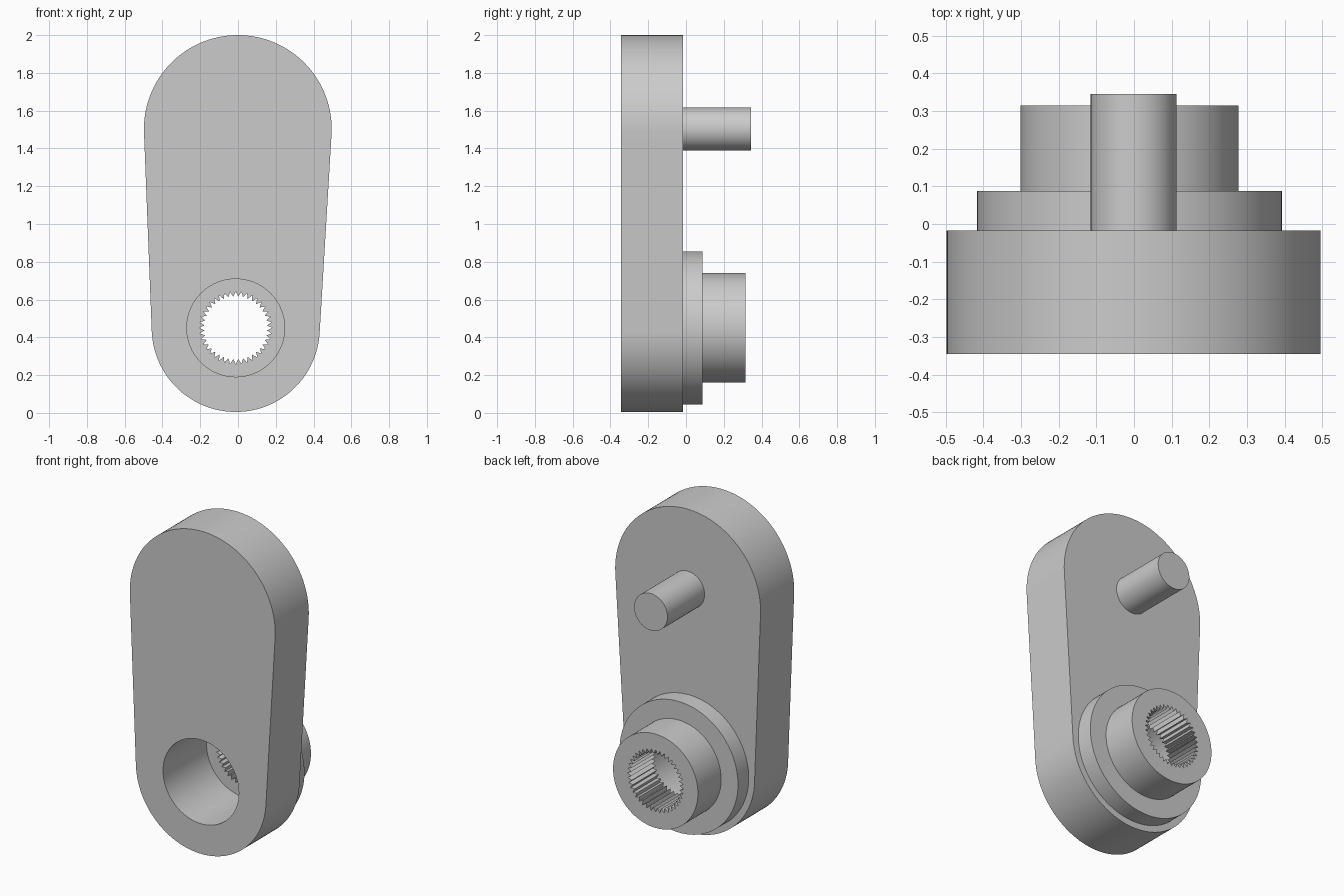
import bpy, bmesh, math

if "Cube" in bpy.data.objects:
    bpy.data.objects.remove(bpy.data.objects["Cube"], do_unlink=True)

grey = bpy.data.materials.new("plain grey")
grey.use_nodes = True
grey.diffuse_color = (0.6, 0.6, 0.6, 1)
grey.node_tree.nodes["Principled BSDF"].inputs["Base Color"].default_value = (0.6, 0.6, 0.6, 1)

HUB = (-0.012, 0.45)
TOP = (-0.001, 1.503)
TOP_R, LOW_R = 0.497, 0.445


def arc(centre, radius, start, end, steps):
    """Points on an arc in the xz plane."""
    angles = [start + (end - start) * i / steps for i in range(steps + 1)]
    return [(centre[0] + radius * math.cos(a), centre[1] + radius * math.sin(a)) for a in angles]


def circle(centre, radius, steps=96):
    return arc(centre, radius, 0, math.tau, steps)[:-1]


def prism(name, outline, y0, y1):
    """Extrude an xz outline from y0 to y1."""
    bm = bmesh.new()
    face = bm.faces.new([bm.verts.new((x, y0, z)) for x, z in outline])
    moved = bmesh.ops.extrude_face_region(bm, geom=[face])["geom"]
    bmesh.ops.translate(bm, vec=(0, y1 - y0, 0),
                        verts=[v for v in moved if isinstance(v, bmesh.types.BMVert)])
    bmesh.ops.recalc_face_normals(bm, faces=bm.faces)
    mesh = bpy.data.meshes.new(name)
    bm.to_mesh(mesh)
    bm.free()
    mesh.materials.append(grey)
    obj = bpy.data.objects.new(name, mesh)
    bpy.context.collection.objects.link(obj)
    return obj


def combine(body, tool, operation):
    """Apply a boolean and discard the tool."""
    mod = body.modifiers.new(operation.lower(), "BOOLEAN")
    mod.operation, mod.object, mod.solver = operation, tool, "EXACT"
    bpy.context.view_layer.objects.active = body
    bpy.ops.object.modifier_apply(modifier=mod.name)
    bpy.data.objects.remove(tool, do_unlink=True)


# Tapered arm with two rounded ends
taper = math.asin((TOP_R - LOW_R) / (TOP[1] - HUB[1]))
outline = (arc(TOP, TOP_R, -taper, math.pi + taper, 64)
           + arc(HUB, LOW_R, math.pi + taper, math.tau - taper, 64))
arm = prism("crank_arm", outline, -0.345, -0.017)

# Stepped hub and crank pin on the back
combine(arm, prism("hub_flange", circle(HUB, 0.405), -0.1, 0.088), "UNION")
combine(arm, prism("hub_sleeve", circle(HUB, 0.29), -0.1, 0.315), "UNION")
combine(arm, prism("crank_pin", circle(TOP, 0.114, 64), -0.1, 0.345), "UNION")

# Wide front bore, then a toothed bore through the sleeve
combine(arm, prism("front_bore", circle(HUB, 0.259), -0.5, 0.08), "DIFFERENCE")
TEETH = 40
teeth = []
for i in range(TEETH * 2):
    a = math.pi * i / TEETH
    r = 0.166 if i % 2 else 0.193
    teeth.append((HUB[0] + r * math.cos(a), HUB[1] + r * math.sin(a)))
combine(arm, prism("toothed_bore", teeth, -0.4, 0.5), "DIFFERENCE")

# Smooth curved walls, crisp rims and teeth
bpy.ops.object.select_all(action="DESELECT")
arm.select_set(True)
bpy.context.view_layer.objects.active = arm
bpy.ops.object.shade_smooth_by_angle(angle=math.radians(30))
